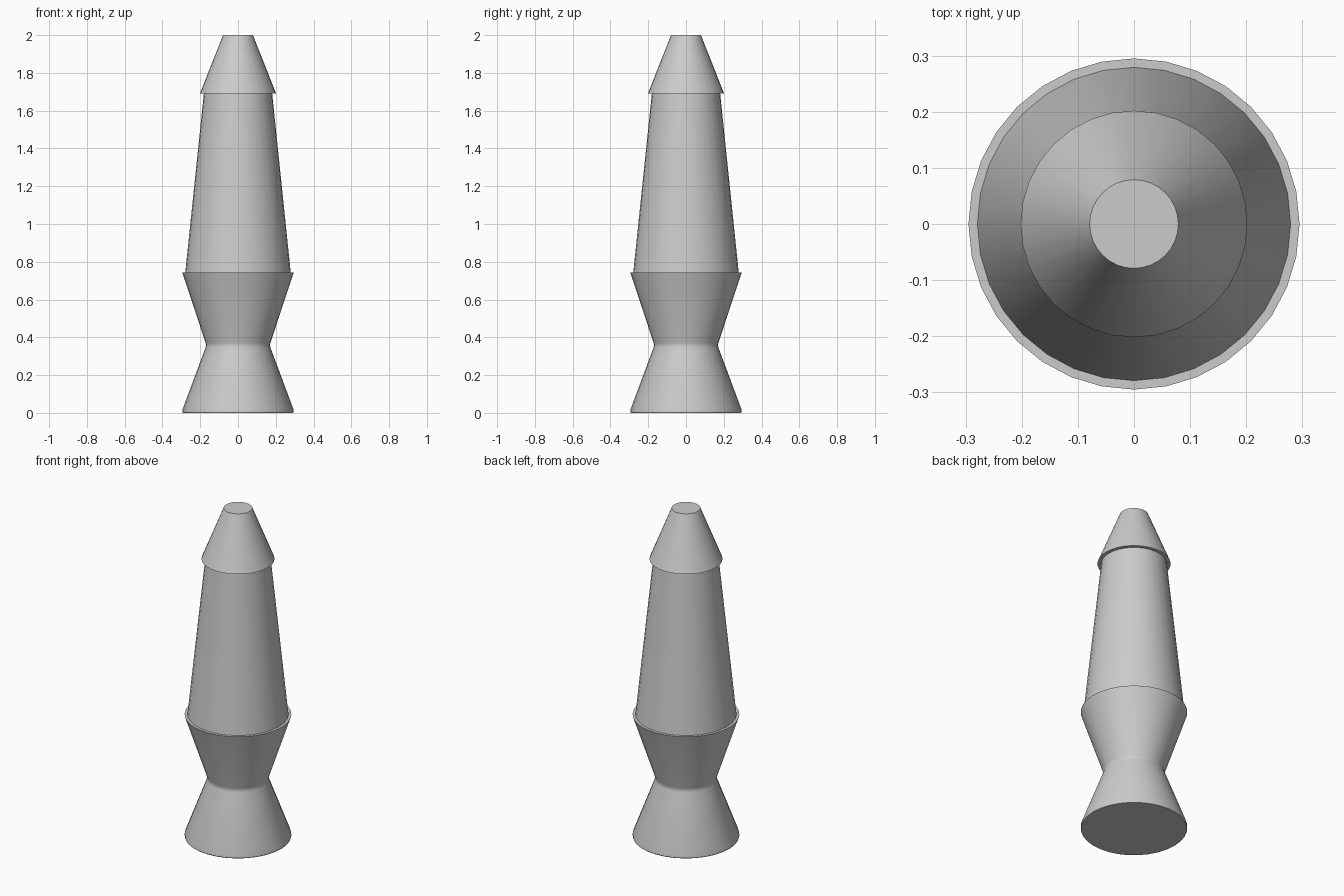
import bpy, bmesh, math

if "Cube" in bpy.data.objects:
    bpy.data.objects.remove(bpy.data.objects["Cube"])

SIDES = 32


def lathe(name, profile, angle=30):
    """Closed solid of revolution from (radius, z) points, bottom to top."""
    bm = bmesh.new()
    rings = []
    for r, z in profile:
        rings.append([bm.verts.new((r * math.cos(2 * math.pi * i / SIDES),
                                    r * math.sin(2 * math.pi * i / SIDES), z))
                      for i in range(SIDES)])
    for a, b in zip(rings, rings[1:]):
        for i in range(SIDES):
            j = (i + 1) % SIDES
            bm.faces.new((a[i], a[j], b[j], b[i]))
    bm.faces.new(list(reversed(rings[0])))
    bm.faces.new(rings[-1])
    mesh = bpy.data.meshes.new(name)
    bm.to_mesh(mesh)
    bm.free()
    obj = bpy.data.objects.new(name, mesh)
    bpy.context.collection.objects.link(obj)
    bpy.ops.object.select_all(action='DESELECT')
    obj.select_set(True)
    bpy.context.view_layer.objects.active = obj
    bpy.ops.object.shade_smooth_by_angle(angle=math.radians(angle))
    return obj


# Hourglass base: flared foot, narrow waist, cup with a flat rim
lathe("base", [(0.292, 0), (0.295, 0.006), (0.294, 0.018), (0.172, 0.345),
               (0.169, 0.358), (0.172, 0.372), (0.295, 0.743)])

# Tapered glass vessel standing in the cup
lathe("glass_vessel", [(0.28, 0.735), (0.18, 1.70)])

# Truncated cone cap, slightly wider than the glass
lathe("cap", [(0.202, 1.69), (0.079, 2.0)])
